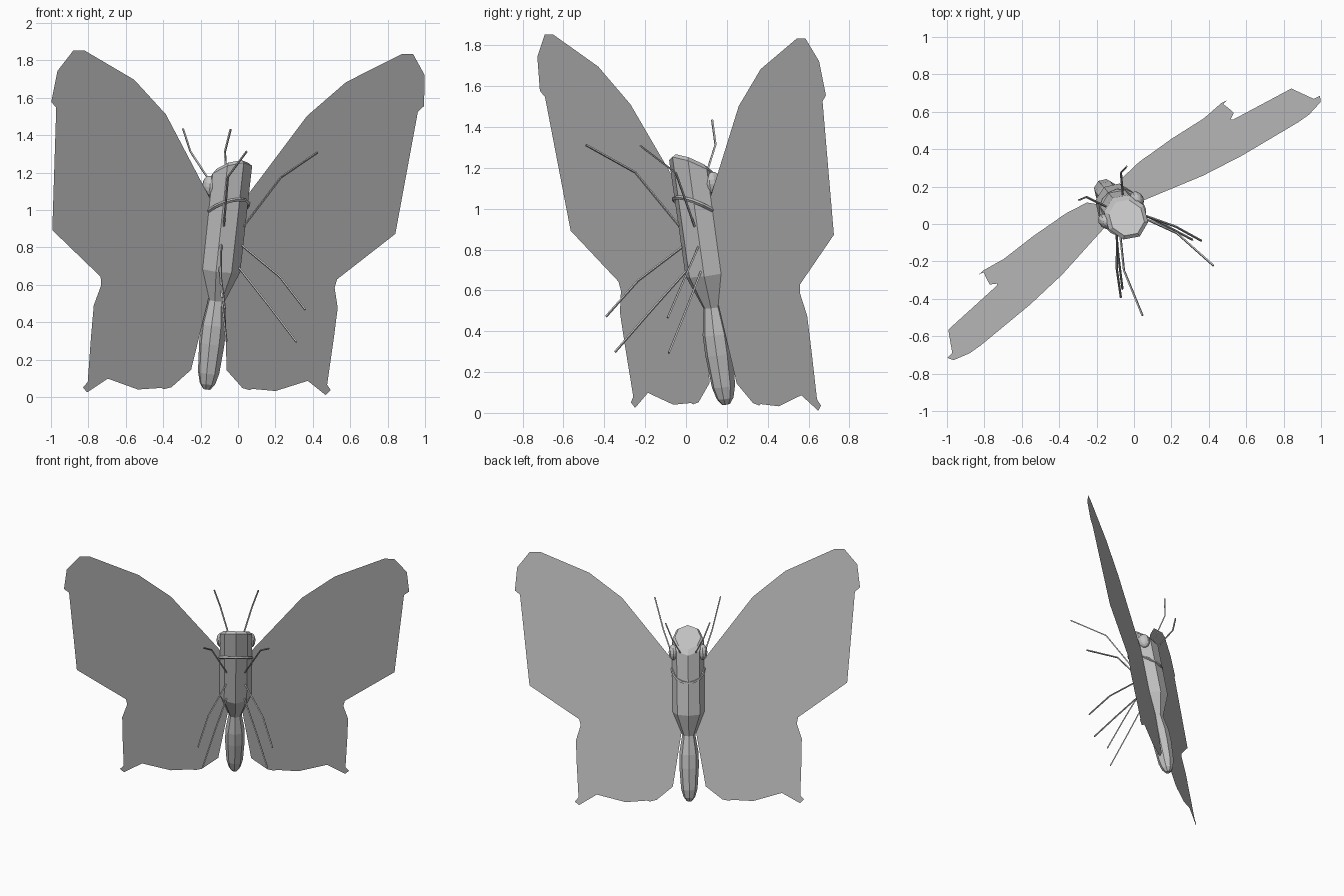
import bpy, bmesh
from math import cos, sin, pi
from mathutils import Matrix, Vector

cube = bpy.data.objects.get("Cube")
if cube:
    bpy.data.objects.remove(cube, do_unlink=True)

grey = bpy.data.materials.new("plain_grey")
grey.use_nodes = True
grey.diffuse_color = (0.55, 0.55, 0.55, 1)
grey.node_tree.nodes["Principled BSDF"].inputs["Base Color"].default_value = (0.55, 0.55, 0.55, 1)

# Insect's own frame: x across the wings, y to its back, z along the body
across = Vector((0.818, 0.575, -0.009)).normalized()
along = Vector((0.105, -0.1375, 0.985))
along = (along - across * along.dot(across)).normalized()
POSE = Matrix((across, along.cross(across), along)).transposed().to_4x4()
POSE.translation = (-0.17, 0.20, 0.0125)


def place(name, data):
    obj = bpy.data.objects.new(name, data)
    bpy.context.collection.objects.link(obj)
    data.materials.append(grey)
    obj.matrix_world = POSE
    return obj


def from_bmesh(name, bm, mirrored=False):
    bmesh.ops.recalc_face_normals(bm, faces=bm.faces)
    mesh = bpy.data.meshes.new(name)
    bm.to_mesh(mesh)
    bm.free()
    obj = place(name, mesh)
    if mirrored:
        mod = obj.modifiers.new("Mirror", "MIRROR")
        mod.use_mirror_merge = False
    return obj


def lathe(name, rings, sides=8):
    """Loft rings of (height, radius, backward slope) and cap both ends."""
    bm = bmesh.new()
    loops = []
    for h, r, slope in rings:
        angles = [2 * pi * i / sides for i in range(sides)]
        loops.append([bm.verts.new((r * cos(a), r * sin(a), h - slope * r * sin(a)))
                      for a in angles])
    for low, high in zip(loops, loops[1:]):
        for i in range(sides):
            j = (i + 1) % sides
            bm.faces.new((low[i], low[j], high[j], high[i]))
    bm.faces.new(loops[0][::-1])
    bm.faces.new(loops[-1])
    return from_bmesh(name, bm)


def tubes(name, paths, radius, closed=False):
    curve = bpy.data.curves.new(name, "CURVE")
    curve.dimensions = "3D"
    curve.bevel_depth = radius
    curve.bevel_resolution = 0
    curve.use_fill_caps = True
    for path in paths:
        spline = curve.splines.new("POLY")
        spline.points.add(len(path) - 1)
        for point, co in zip(spline.points, path):
            point.co = (*co, 1)
        spline.use_cyclic_u = closed
        spline.use_smooth = False
    return place(name, curve)


def pair(path):
    return [[(s * x, y, z) for x, y, z in path] for s in (1, -1)]


# Body
lathe("thorax_and_head", [(0.51, 0.045, 0), (0.68, 0.112, 0),
                          (1.20, 0.114, 0.7), (1.225, 0.092, 0.7)])
lathe("abdomen", [(0.03, 0.02, 0), (0.06, 0.042, 0), (0.12, 0.058, 0),
                  (0.28, 0.069, 0), (0.38, 0.068, 0), (0.52, 0.045, 0)])

# Slanted ring behind the head
collar = [(0.114 * cos(a), 0.114 * sin(a) - 0.004, 1.0 - 0.08 * sin(a))
          for a in [2 * pi * i / 16 for i in range(16)]]
tubes("collar", [collar], 0.010, closed=True)

# Wings: one thin sheet per side
outline = [
    (0.03, 0.95), (0.141, 1.10), (0.461, 1.517), (0.692, 1.703), (1.038, 1.859),
    (1.11, 1.859), (1.20, 1.746), (1.218, 1.578), (1.141, 1.512), (1.096, 1.436),
    (1.108, 1.273), (1.121, 0.883), (0.753, 0.619), (0.797, 0.478), (0.793, 0.309),
    (0.664, 0.194), (0.809, 0.032), (0.78, 0.005), (0.653, 0.081), (0.45, 0.024),
    (0.336, 0.05), (0.281, 0.027), (0.232, 0.038), (0.116, 0.134), (0.053, 0.52),
    (0.03, 0.58)]
bm = bmesh.new()
sheet = bm.faces.new([bm.verts.new((x, 0, z)) for x, z in outline])
bmesh.ops.triangulate(bm, faces=[sheet])
from_bmesh("wings", bm, mirrored=True)

# Eyes
bm = bmesh.new()
bmesh.ops.create_uvsphere(bm, u_segments=10, v_segments=8, radius=1)
bmesh.ops.scale(bm, vec=(0.034, 0.045, 0.056), verts=bm.verts)
bmesh.ops.translate(bm, vec=(0.104, 0.034, 1.125), verts=bm.verts)
from_bmesh("eyes", bm, mirrored=True)

# Antennae and three pairs of jointed legs
limbs = {
    "antennae": [(0.055, 0.10, 1.14), (0.113, 0.228, 1.28), (0.156, 0.258, 1.398)],
    "front_legs": [(0.065, -0.085, 0.93), (0.173, -0.226, 1.221), (0.232, -0.454, 1.397)],
    "middle_legs": [(0.065, -0.08, 0.828), (0.193, -0.286, 0.692), (0.263, -0.455, 0.543)],
    "rear_legs": [(0.052, -0.06, 0.727), (0.148, -0.266, 0.539), (0.229, -0.454, 0.367)],
}
for name, path in limbs.items():
    tubes(name, pair(path), 0.006)
